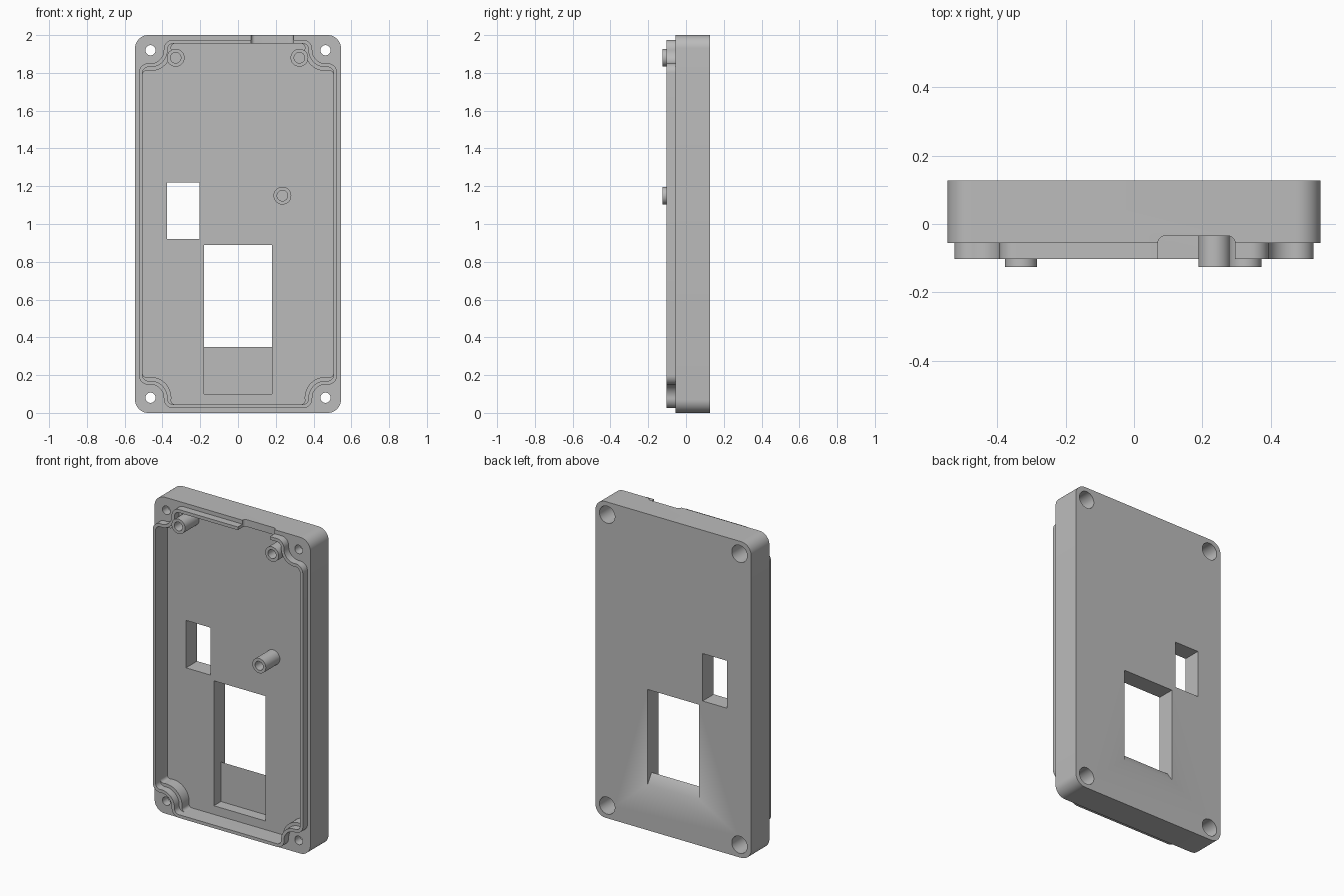
import bpy, bmesh
from math import sin, cos, pi, sqrt, atan2
from mathutils import Vector

if "Cube" in bpy.data.objects:
    bpy.data.objects.remove(bpy.data.objects["Cube"])

grey = bpy.data.materials.new("plain grey")
grey.use_nodes = True
COLOUR = (0.5, 0.5, 0.5, 1)
grey.diffuse_color = COLOUR
grey.node_tree.nodes["Principled BSDF"].inputs["Base Color"].default_value = COLOUR

MID = 1.0                       # height of the centre
BACK, SEAM, RIM, TIP = 0.127, -0.055, -0.102, -0.125
FLOOR = 0.016
HOLE_X, HOLE_Z = 0.463, 0.92    # screw holes, from the centre


def prism(name, points, step):
    """Solid swept from a flat outline along a vector."""
    bm = bmesh.new()
    face = bm.faces.new([bm.verts.new(p) for p in points])
    new = bmesh.ops.extrude_face_region(bm, geom=[face])["geom"]
    moved = [v for v in new if isinstance(v, bmesh.types.BMVert)]
    bmesh.ops.translate(bm, verts=moved, vec=Vector(step))
    bmesh.ops.recalc_face_normals(bm, faces=bm.faces)
    mesh = bpy.data.meshes.new(name)
    bm.to_mesh(mesh)
    bm.free()
    mesh.materials.append(grey)
    ob = bpy.data.objects.new(name, mesh)
    bpy.context.collection.objects.link(ob)
    return ob


def slab(name, outline, y0, y1):
    return prism(name, [(x, y0, z) for x, z in outline], (0, y1 - y0, 0))


def arc(cx, cz, r, a0, a1, n=10):
    return [(cx + r * cos(a0 + (a1 - a0) * i / n),
             cz + r * sin(a0 + (a1 - a0) * i / n)) for i in range(n + 1)]


def mirrored(quarter):
    """Whole outline from its upper quarter at +x."""
    q, b = quarter, quarter[::-1]
    full = q + [(-x, z) for x, z in b] + [(-x, -z) for x, z in q] + [(x, -z) for x, z in b]
    return [(x, z + MID) for x, z in full]


def rounded(hw, hh, r):
    return mirrored(arc(hw - r, hh - r, r, 0, pi / 2))


def scalloped(hw, hh, hollow, r):
    """Rectangle whose corners curve in around the screw holes."""
    d = hollow + r
    x1, z2 = hw - r, hh - r
    z1 = HOLE_Z - sqrt(d * d - (x1 - HOLE_X) ** 2)
    x2 = HOLE_X - sqrt(d * d - (z2 - HOLE_Z) ** 2)
    a1 = atan2(z1 - HOLE_Z, x1 - HOLE_X)
    a2 = atan2(z2 - HOLE_Z, x2 - HOLE_X) - 2 * pi
    if a2 < -2 * pi:
        a2 += 2 * pi
    return mirrored(arc(x1, z1, r, 0, a1 + pi)
                    + arc(HOLE_X, HOLE_Z, hollow, a1, a2, 16)[1:-1]
                    + arc(x2, z2, r, a2 + pi, pi / 2))


def disc(name, x, z, r, y0, y1):
    return slab(name, arc(x, z, r, 0, 2 * pi, 40)[:-1], y0, y1)


def combine(ob, other, operation="DIFFERENCE"):
    mod = ob.modifiers.new("cut", "BOOLEAN")
    mod.operation, mod.solver, mod.object = operation, "EXACT", other
    bpy.ops.object.select_all(action="DESELECT")
    bpy.context.view_layer.objects.active = ob
    ob.select_set(True)
    bpy.ops.object.modifier_apply(modifier=mod.name)
    bpy.data.objects.remove(other)


def smooth(ob):
    bpy.ops.object.select_all(action="DESELECT")
    bpy.context.view_layer.objects.active = ob
    ob.select_set(True)
    bpy.ops.object.shade_smooth_by_angle(angle=0.6)


# Shell with a raised rim
shell = slab("enclosure_shell", rounded(0.545, 1.0, 0.07), SEAM, BACK)
combine(shell, slab("rim", scalloped(0.525, 0.975, 0.07, 0.05), RIM, 0), "UNION")

# Cavity, with thicker walls below the rim at the corners
combine(shell, slab("rim_opening", scalloped(0.505, 0.955, 0.09, 0.03), -0.2, SEAM))
combine(shell, slab("cavity", scalloped(0.505, 0.955, 0.11, 0.02), -0.2, FLOOR))

# Screw holes with counterbores from the back
for sx in (-1, 1):
    for sz in (-1, 1):
        x, z = sx * HOLE_X, MID + sz * HOLE_Z
        combine(shell, disc("screw_hole", x, z, 0.027, -0.2, 0.2))
        combine(shell, disc("counterbore", x, z, 0.054, 0, 0.2))

# Small window
combine(shell, slab("small_window", [(-0.375, 0.92), (-0.205, 0.92),
                                     (-0.205, 1.22), (-0.375, 1.22)], -0.01, 0.2))

# Large window with an inner recess and a sloping sill
section = [(-0.01, 0.1), (0.086, 0.1), (0.086, 0.35), (BACK, 0.29),
           (0.147, 0.26), (0.147, 0.89), (-0.01, 0.89)]
combine(shell, prism("large_window", [(-0.18, y, z) for y, z in section], (0.36, 0, 0)))

# Cable notch in the top wall
base, r = -0.035, 0.02
notch = ([(0.07, -0.2), (0.295, -0.2)] + arc(0.295 - r, base - r, r, 0, pi / 2, 6)
         + arc(0.07 + r, base - r, r, pi / 2, pi, 6))
combine(shell, prism("cable_notch", [(x, y, 1.93) for x, y in notch], (0, 0, 0.1)))
smooth(shell)

# Hollow board standoffs
for name, x, z in (("standoff_upper_right", -0.33, 1.88),
                   ("standoff_upper_left", 0.325, 1.88),
                   ("standoff_middle", 0.235, 1.15)):
    post = disc(name, x, z, 0.047, TIP, FLOOR + 0.002)
    combine(post, disc("bore", x, z, 0.028, -0.2, FLOOR - 0.01))
    smooth(post)
